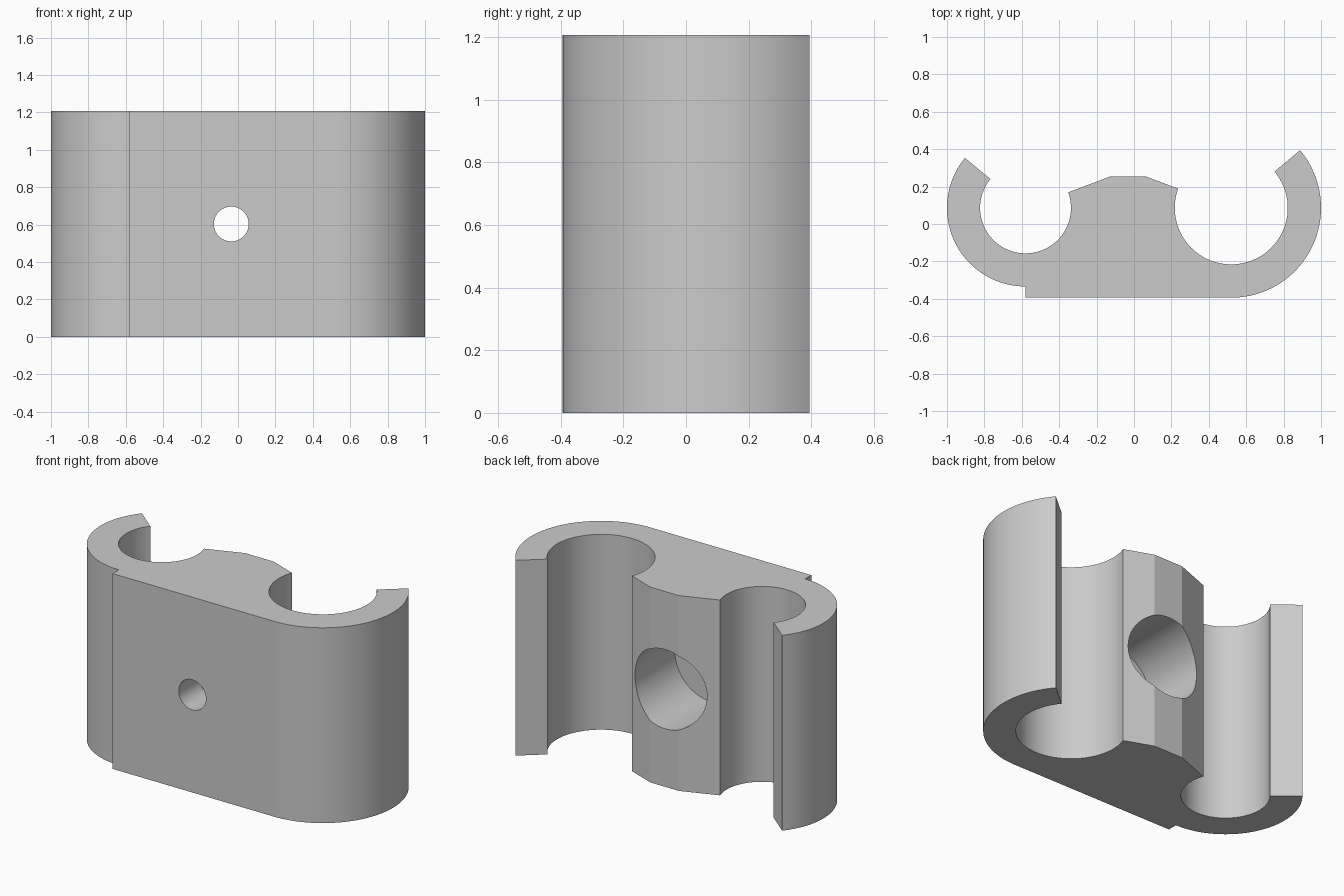
import bpy, bmesh
from math import radians, cos, sin, pi
from mathutils import Matrix

cube = bpy.data.objects.get("Cube")
if cube:
    bpy.data.objects.remove(cube, do_unlink=True)

HEIGHT = 1.206
CY = 0.086                      # shared centre line of both sockets
LEFT_X, RIGHT_X = -0.58, 0.52
FRONT_Y = CY - 0.48
HOLE_X = -0.036

grey = bpy.data.materials.new("plain_grey")
grey.use_nodes = True
colour = (0.6, 0.6, 0.6, 1)
grey.diffuse_color = colour
grey.node_tree.nodes["Principled BSDF"].inputs["Base Color"].default_value = colour


def arc(cx, radius, start, end, steps=56):
    """Points on an arc around a socket centre, angles in degrees."""
    angles = [radians(start + (end - start) * i / steps) for i in range(steps + 1)]
    return [(cx + radius * cos(a), CY + radius * sin(a)) for a in angles]


def make_object(name, bm):
    bmesh.ops.recalc_face_normals(bm, faces=bm.faces)
    mesh = bpy.data.meshes.new(name)
    bm.to_mesh(mesh)
    bm.free()
    mesh.materials.append(grey)
    obj = bpy.data.objects.new(name, mesh)
    bpy.context.collection.objects.link(obj)
    return obj


def drill(target, name, radius, y_front, y_back):
    """Cut a round hole running front to back."""
    bm = bmesh.new()
    place = Matrix.Translation((HOLE_X, (y_front + y_back) / 2, HEIGHT / 2))
    bmesh.ops.create_cone(bm, cap_ends=True, segments=64, radius1=radius, radius2=radius,
                          depth=y_back - y_front,
                          matrix=place @ Matrix.Rotation(pi / 2, 4, 'X'))
    cutter = make_object(name, bm)
    cutter.hide_render = True
    mod = target.modifiers.new(name, 'BOOLEAN')
    mod.operation = 'DIFFERENCE'
    mod.solver = 'EXACT'
    mod.object = cutter
    bpy.ops.object.modifier_apply(modifier=name)
    bpy.data.objects.remove(cutter, do_unlink=True)


# Clip outline: front step, large clip, bevelled centre block, small clip
outline = [(LEFT_X, FRONT_Y)]
outline += arc(RIGHT_X, 0.48, -90, 40)
outline += arc(RIGHT_X, 0.302, 40, -200)
outline += [(0.066, 0.253), (-0.13, 0.253)]
outline += arc(LEFT_X, 0.243, 20, -219.5)
outline += arc(LEFT_X, 0.42, 140.5, 270)

# Extrude the outline upwards
bm = bmesh.new()
base = bm.faces.new([bm.verts.new((x, y, 0)) for x, y in outline])
extruded = bmesh.ops.extrude_face_region(bm, geom=[base], use_keep_orig=True)
top = [g for g in extruded["geom"] if isinstance(g, bmesh.types.BMVert)]
bmesh.ops.translate(bm, verts=top, vec=(0, 0, HEIGHT))
clip = make_object("double_clip_body", bm)

bpy.ops.object.select_all(action='DESELECT')
clip.select_set(True)
bpy.context.view_layer.objects.active = clip

# Screw hole and its wide recess from the back
drill(clip, "screw_hole", 0.093, -0.6, 0.6)
drill(clip, "screw_recess", 0.245, -0.19, 0.6)

bpy.ops.object.shade_smooth_by_angle(angle=radians(14))
